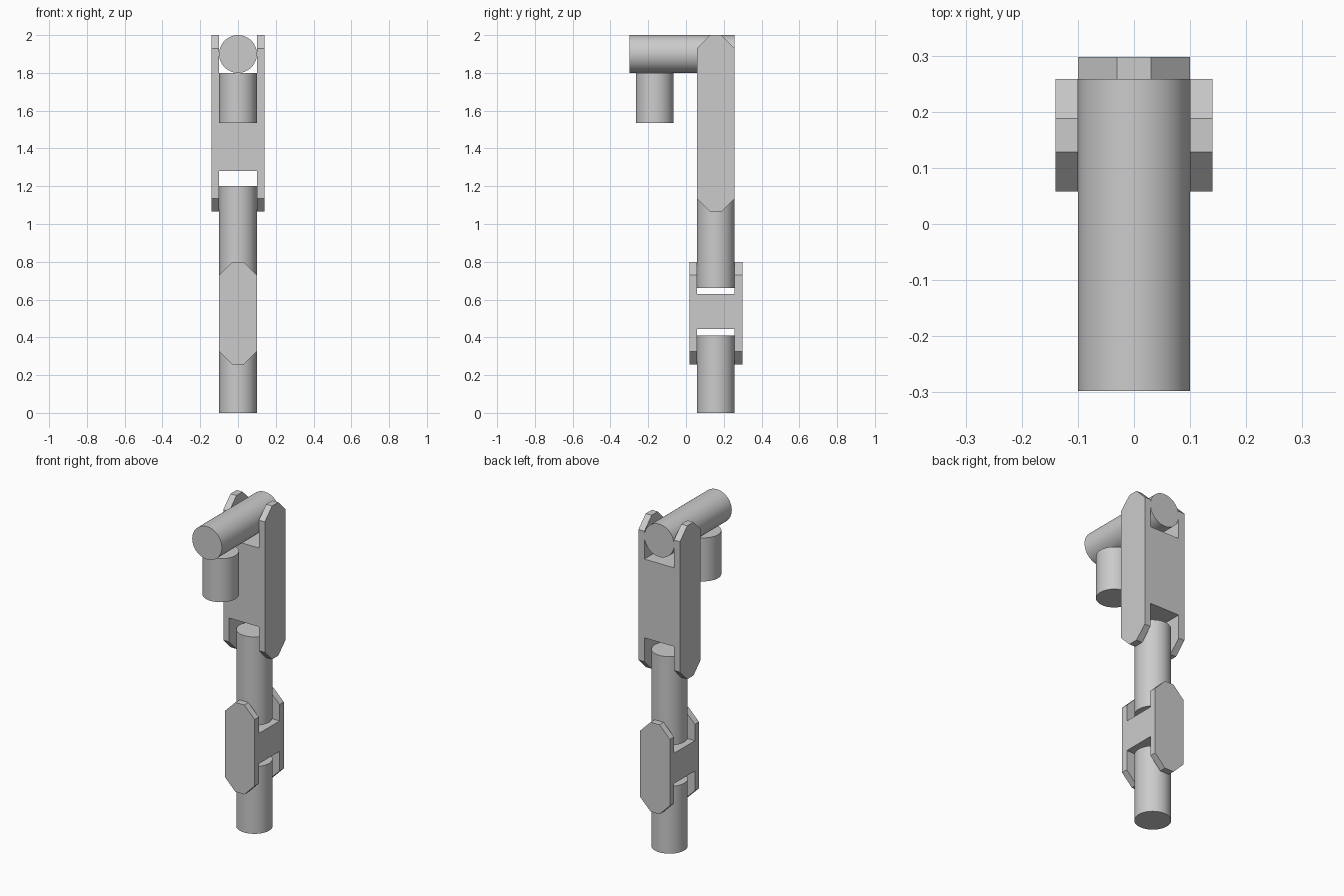
import bpy, bmesh
from math import radians

if "Cube" in bpy.data.objects:
    bpy.data.objects.remove(bpy.data.objects["Cube"])

AXIS_Y = 0.158     # depth position of the upright column
R = 0.10           # rod radius
PLATE = 0.04       # cheek plate thickness
CHAMFER = 0.07


def rod(name, center, length, rot=(0, 0, 0)):
    bpy.ops.mesh.primitive_cylinder_add(vertices=64, radius=R, depth=length,
                                        location=center, rotation=rot)
    ob = bpy.context.object
    ob.name = name
    bpy.ops.object.shade_smooth_by_angle(angle=radians(30))
    return ob


def link(name, z0, web0, web1, z1, turn=0):
    """H-shaped bracket: two chamfered cheek plates joined by a web."""
    o, i = R + PLATE, R
    profile = [(-o, z0), (-i, z0), (-i, web0), (i, web0), (i, z0), (o, z0),
               (o, z1), (i, z1), (i, web1), (-i, web1), (-i, z1), (-o, z1)]
    bm = bmesh.new()
    face = bm.faces.new([bm.verts.new((x, -R, z)) for x, z in profile])
    ext = bmesh.ops.extrude_face_region(bm, geom=[face])
    new_verts = [g for g in ext["geom"] if isinstance(g, bmesh.types.BMVert)]
    bmesh.ops.translate(bm, verts=new_verts, vec=(0, 2 * R, 0))
    bmesh.ops.recalc_face_normals(bm, faces=bm.faces)
    # chamfer the short horizontal edges at the four plate tips
    tips = []
    for e in bm.edges:
        a, b = (v.co for v in e.verts)
        if abs(abs(a.x - b.x) - PLATE) < 1e-4 and abs(a.y - b.y) + abs(a.z - b.z) < 1e-4:
            tips.append(e)
    bmesh.ops.bevel(bm, geom=tips, offset=CHAMFER, offset_type='OFFSET',
                    segments=1, profile=0.5, affect='EDGES')
    mesh = bpy.data.meshes.new(name)
    bm.to_mesh(mesh)
    bm.free()
    ob = bpy.data.objects.new(name, mesh)
    ob.location.y = AXIS_Y
    ob.rotation_euler.z = radians(turn)
    bpy.context.collection.objects.link(ob)
    return ob


# Upright column
rod("base_rod", (0, AXIS_Y, 0.205), 0.41)
link("lower_link", 0.255, 0.445, 0.63, 0.80, turn=90)
rod("middle_rod", (0, AXIS_Y, 0.93), 0.54)
link("upper_link", 1.065, 1.28, 1.76, 2.0)

# Horizontal arm and hanging end piece
rod("arm_rod", (0, -0.02, 1.90), 0.556, (radians(90), 0, 0))
rod("end_rod", (0, -0.166, 1.668), 0.265)
